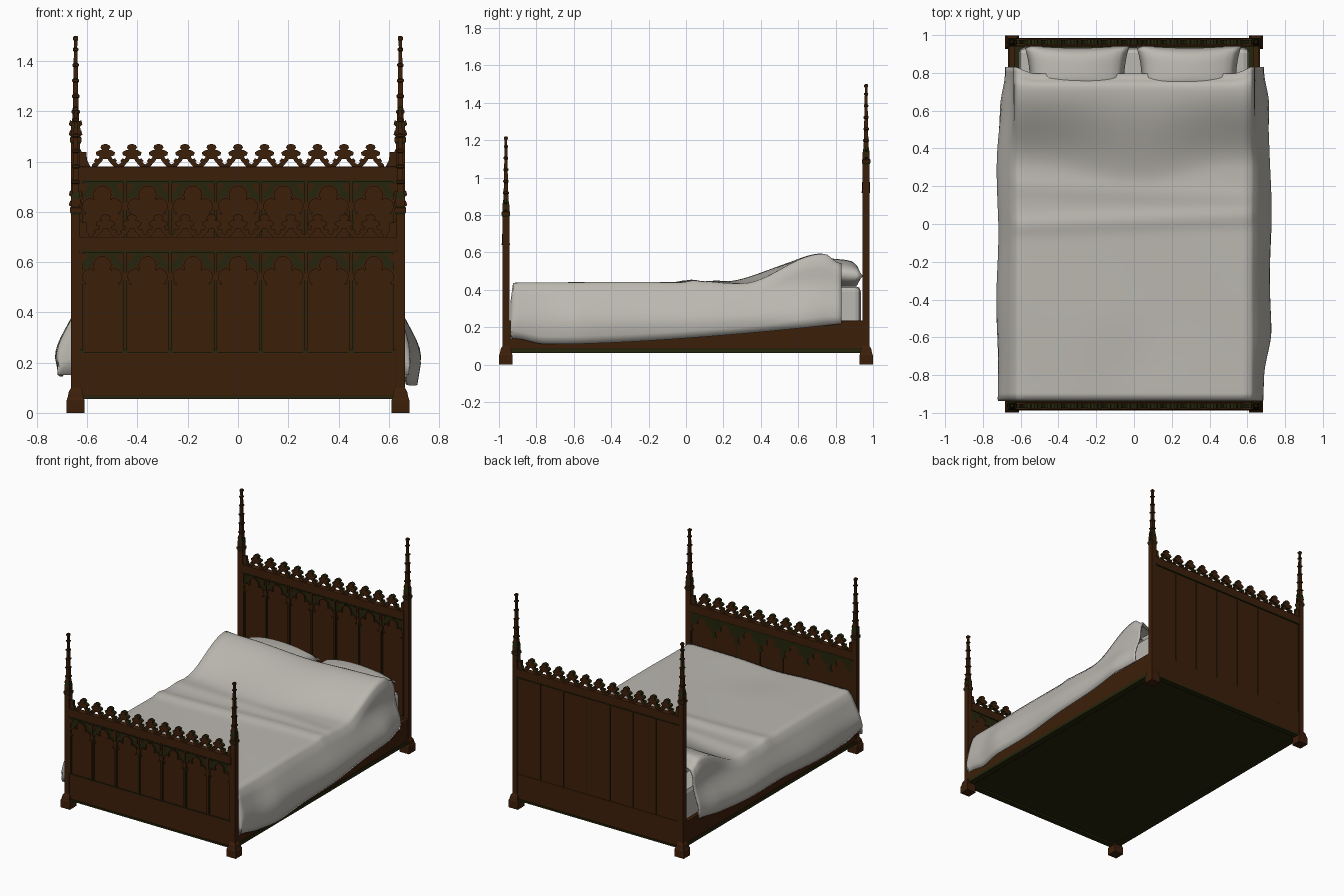
import bpy, bmesh, math
from mathutils import Vector

cube = bpy.data.objects.get("Cube")
if cube:
    bpy.data.objects.remove(cube, do_unlink=True)


def material(name, color):
    m = bpy.data.materials.new(name)
    m.use_nodes = True
    m.diffuse_color = (*color, 1)
    m.node_tree.nodes["Principled BSDF"].inputs["Base Color"].default_value = (*color, 1)
    return m


WOOD = material("brown wood", (0.046, 0.0135, 0.003))
DARK = material("dark green wood", (0.018, 0.018, 0.0035))
LINEN = material("grey linen", (0.5, 0.48, 0.44))
POST_X, POST_Y, BAY = 0.646, 0.963, 0.18


def finish(name, bm, mats, smooth=False, weld=True):
    if weld:
        bmesh.ops.remove_doubles(bm, verts=bm.verts, dist=0.0001)
    bmesh.ops.recalc_face_normals(bm, faces=bm.faces)
    mesh = bpy.data.meshes.new(name)
    bm.to_mesh(mesh)
    bm.free()
    obj = bpy.data.objects.new(name, mesh)
    bpy.context.collection.objects.link(obj)
    for m in mats:
        mesh.materials.append(m)
    if smooth:
        mesh.shade_smooth()
    return obj


def box(name, lo, hi, mat, bevel=0.0):
    bm = bmesh.new()
    bmesh.ops.create_cube(bm, size=1)
    for v in bm.verts:
        v.co = Vector([(a + b) / 2 + c * (b - a) for a, b, c in zip(lo, hi, v.co)])
    if bevel:
        bmesh.ops.bevel(bm, geom=bm.edges[:], offset=bevel, segments=2, affect='EDGES', profile=0.5)
    return finish(name, bm, [mat])


def plate(bm, outline, y0, y1, front=0, side=1):
    """Extruded flat outline given as (x, z) points."""
    face = bm.faces.new([bm.verts.new((x, y0, z)) for x, z in outline])
    out = bmesh.ops.extrude_face_region(bm, geom=[face])["geom"]
    for v in [g for g in out if isinstance(g, bmesh.types.BMVert)]:
        v.co.y = y1
    face.material_index = front
    for f in [g for g in out if isinstance(g, bmesh.types.BMFace)]:
        f.material_index = front
    for e in face.edges:
        for f in e.link_faces:
            if f is not face:
                f.material_index = side


def arch(grow=0.0):
    """Trefoil arch, right foot to left foot, origin at the rail."""
    lobes = [(0.048, -0.1, 0.03, -60, 100), (0, -0.055, 0.035, -30, 210), (-0.048, -0.1, 0.03, 80, 240)]
    pts = []
    for cx, cz, r, a, b in lobes:
        for i in range(9):
            t = math.radians(a + (b - a) * i / 8)
            pts.append((cx + (r + grow) * math.cos(t), cz + (r + grow) * math.sin(t)))
    return pts


# Corner posts: moulded foot, square shaft, gabled collar and stepped spire
def post(name, x, y, top):
    shaft = top - 0.42
    rings = [(0, .036), (.05, .036), (.06, .032), (.085, .027), (.1, .018), (shaft - .01, .018),
             (shaft, .023), (shaft + .015, .023), (shaft + .02, .018), (shaft + .05, .019),
             (shaft + .08, .014)]
    for i in range(5):
        z, w = shaft + .11 + i * .062, .0125 - i * .0013
        rings += [(z, w), (z + .004, w + .004), (z + .012, w + .004), (z + .016, w - .001)]
    rings += [(top - .02, .007), (top - .015, .01), (top - .005, .01), (top, .006)]
    bm = bmesh.new()
    loops = [[bm.verts.new((x + sx * w, y + sy * w, z)) for sx, sy in
              ((-1, -1), (1, -1), (1, 1), (-1, 1))] for z, w in rings]
    for a, b in zip(loops, loops[1:]):
        for i in range(4):
            f = bm.faces.new((a[i], a[i - 1], b[i - 1], b[i]))
            f.material_index = int(a[0].co.z > shaft - .02 and abs(a[0].co.x - b[0].co.x) > .0025)
    bm.faces.new(loops[0])
    bm.faces.new(loops[-1])
    # pointed leaves around the collar
    for s in (-1, 1):
        for k in (0, .04):
            z = shaft + .015 + k
            plate(bm, [(x + s * .013, z), (x + s * .027, z + .012), (x + s * .022, z + .03),
                       (x + s * .012, z + .024)], y - .007, y + .007, 0, 1)
    finish(name, bm, [WOOD, DARK], weld=False)


# End boards: panel, rails, columns, trefoil arches and pierced crest
def board(name, y, rail, arched_back):
    half = POST_X - 0.015
    box(name + "_panel", (-half, y - .008, .07), (half, y + .012, rail + .01), WOOD)
    box(name + "_top_rail", (-half, y - .021, rail), (half, y + .02, rail + .058), WOOD, .004)
    box(name + "_top_bead", (-half, y - .024, rail - .004), (half, y + .022, rail + .004), DARK)
    box(name + "_bottom_rail", (-half, y - .016, .065), (half, y + .016, .24), WOOD, .004)
    box(name + "_bottom_bead", (-half, y - .02, .055), (half, y + .02, .067), DARK)
    box(name + "_middle_bead", (-half, y - .018, .238), (half, y - .004, .242), DARK)

    bm = bmesh.new()
    for i in range(7):
        cx = (i - 3) * BAY
        inner = [(cx + x, rail + z) for x, z in arch()]
        outer = [(cx + x, rail + z) for x, z in arch(.008)]
        corners = [(cx + x, rail + z) for x, z in ((-.09, 0), (.09, 0), (.09, -.13))]
        spandrel = corners + inner + [(cx - .09, rail - .13)]
        plate(bm, spandrel, y - .013, y - .006, 1, 1)
        if arched_back:
            plate(bm, spandrel, y + .01, y + .016, 1, 1)
        for j in range(len(inner) - 1):
            plate(bm, [inner[j], inner[j + 1], outer[j + 1], outer[j]], y - .018, y - .01, 0, 1)
        # small leaf in each spandrel
        for s in (-1, 1):
            plate(bm, [(cx + s * a, rail + b) for a, b in
                       ((.056, -.012), (.08, -.012), (.08, -.05), (.068, -.035))], y - .016, y - .01, 0, 1)
    finish(name + "_arches", bm, [WOOD, DARK], weld=False)

    bm = bmesh.new()
    for i in range(8):
        cx = max(-half + .008, min(half - .008, (i - 3.5) * BAY))
        plate(bm, [(cx - .011, .24), (cx + .011, .24), (cx + .011, rail - .12), (cx - .011, rail - .12)],
              y - .013, y - .006, 1, 1)
        plate(bm, [(cx - .006, .25), (cx + .006, .25), (cx + .006, rail), (cx - .006, rail)],
              y - .019, y - .006, 0, 1)
        plate(bm, [(cx - .003, .24), (cx + .003, .24), (cx + .003, rail), (cx - .003, rail)],
              y + .01, y + .015, 1, 1)
    finish(name + "_columns", bm, [WOOD, DARK], weld=False)

    bm = bmesh.new()
    base = rail + .055
    head = [(0, .094), (.016, .088), (.02, .078), (.013, .069), (.024, .068), (.038, .06),
            (.036, .048), (.022, .043), (.012, .034)]
    leg = [(.004, .05), (.02, .047), (.032, .028), (.054, .01), (.054, 0), (.036, 0), (.012, .026)]
    leaf = [(.024, .03), (.038, .036), (.046, .025), (.036, .016)]
    for i in range(11):
        cx = (i - 5) * .1055
        outline = head + [(-x, z) for x, z in reversed(head[1:])]
        plate(bm, [(cx + x, base + z) for x, z in outline], y - .013, y + .013)
        for s in (-1, 1):
            for part, d in ((leg, .01), (leaf, .012)):
                plate(bm, [(cx + s * x, base + z) for x, z in part], y - d, y + d)
    for s in (-1, 1):
        plate(bm, [(s * (half - x), base + z) for x, z in
                   ((0, 0), (.045, 0), (.03, .03), (.028, .06), (.01, .06), (0, .08))], y - .01, y + .01)
    finish(name + "_crest", bm, [WOOD, DARK], weld=False)


for label, y, top, rail in (("foot", -POST_Y, 1.22, .642), ("head", POST_Y, 1.5, .922)):
    board(label + "board", y, rail, label == "foot")
    for side, s in (("left", 1), ("right", -1)):
        post(f"{label}_post_{side}", s * POST_X, y, top)

# Side rails and underside
for side, s in (("left", 1), ("right", -1)):
    xs = sorted((s * .632, s * .662))
    box("side_rail_" + side, (xs[0], -.95, .085), (xs[1], .95, .235), WOOD, .004)
    xs = sorted((s * .62, s * .666))
    box("rail_bead_" + side, (xs[0], -.95, .062), (xs[1], .95, .086), DARK)
box("bed_base", (-.635, -.95, .068), (.635, .95, .1), DARK)
box("mattress", (-.61, -.92, .1), (.61, .935, .42), LINEN, .03)


def pillow(name, cx):
    bm = bmesh.new()
    n = 14
    for side in (-1, 1):
        rows = []
        for i in range(n + 1):
            u = -1 + 2 * i / n
            row = []
            for j in range(n + 1):
                v = -1 + 2 * j / n
                puff = max(0, (1 - u * u) * (1 - v ** 4)) ** 0.55
                x = u * (.268 + .012 * v - .015 * (1 - v * v))
                yy = v * (.125 - .015 * (1 - u * u))
                row.append(bm.verts.new((cx + x, .822 + yy, .485 - .1 * yy + side * .078 * puff)))
            rows.append(row)
        for a, b in zip(rows, rows[1:]):
            for j in range(n):
                bm.faces.new((a[j], a[j + 1], b[j + 1], b[j]))
    finish(name, bm, [LINEN], True)


pillow("pillow_left", .29)
pillow("pillow_right", -.302)


def ease(t):
    t = max(0, min(1, t))
    return t * t * (3 - 2 * t)


# Draped blanket: cross-sections swept from the foot to the pillows
def blanket_top(x, y):
    middle = math.exp(-(x / .3) ** 2)
    z = .434 + (.155 - .02 * middle) * ease((y - .3 + .12 * middle) / (.42 + .12 * middle))
    z -= .05 * ease((y - .74) / .08)
    z += .012 * math.exp(-((y - .02 - .04 * x) / .045) ** 2) + .007 * math.exp(-((y - .17 + .05 * x) / .05) ** 2)
    z += .004 * math.sin(5 * x + 4 * y) * ease((y + .9) / .5)
    return z - .015 * ease((-.4 - y) / .4) * math.exp(-((x + .05) / .2) ** 2)


def blanket_point(u, y):
    s = 1 if u > 0 else -1
    a = abs(u)
    if a <= .6:
        x = u / .6 * .615
        return x, y - .035 * ease((y - .7) / .13) * ease((.63 - abs(x)) / .1), blanket_top(x, y)
    t = (a - .6) / .4
    top = blanket_top(s * .615, y)
    hem = .11 + .105 * max(0, (y + .65) / 1.45) ** 1.5 + .03 * ease((-.75 - y) / .17)
    hem += .035 * ease((.6 - y) / .8) if s < 0 else 0
    z = top + (hem - top) * t ** 1.3
    reach = .105 - .03 * ease((y - .62) / .2) - (.035 * ease((-.55 - y) / .25) if s > 0 else 0)
    out = .02 * ease(t * 4) + (reach - .02) * ease((.46 - z) / .24) - .015 * ease((t - .8) / .2)
    out += .006 * math.sin(9 * y + s) * t
    return s * (.615 + out), y, z


bm = bmesh.new()
rows, nu, ny = [], 50, 70
for i in range(-3, ny + 1):
    y = -.922 + 1.752 * max(i, 0) / ny
    row = []
    for j in range(nu + 1):
        x, py, z = blanket_point(-1 + 2 * j / nu, y)
        if i < 0:
            z = z + (min(z, .15) - z) * -i / 3
            py -= .012
        row.append(bm.verts.new((x, py, z)))
    rows.append(row)
for a, b in zip(rows, rows[1:]):
    for j in range(nu):
        bm.faces.new((a[j], a[j + 1], b[j + 1], b[j]))
blanket = finish("blanket", bm, [LINEN], True, weld=False)
thick = blanket.modifiers.new("thickness", 'SOLIDIFY')
thick.thickness = .008
thick.offset = 0
